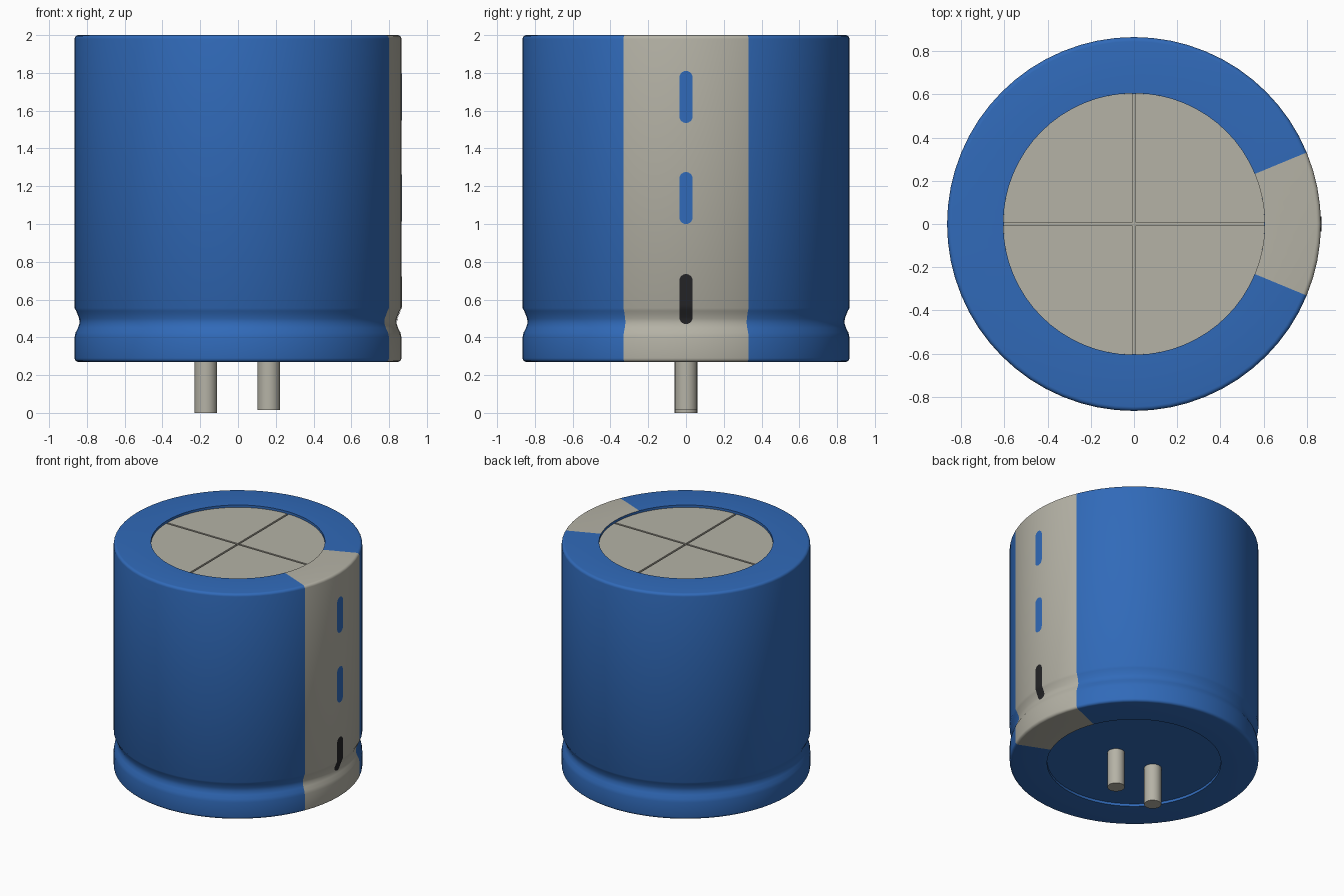
import bpy, bmesh, math
from mathutils import Vector

cube = bpy.data.objects.get("Cube")
if cube:
    bpy.data.objects.remove(cube, do_unlink=True)

R, RIM = 0.865, 0.605
SEGMENTS = 64
STRIPE_ANGLE = math.radians(22.5)


def material(name, rgb):
    mat = bpy.data.materials.new(name)
    mat.use_nodes = True
    mat.diffuse_color = (*rgb, 1)
    mat.node_tree.nodes["Principled BSDF"].inputs["Base Color"].default_value = (*rgb, 1)
    return mat


blue = material("sleeve blue", (0.03, 0.144, 0.485))
grey = material("warm grey", (0.462, 0.448, 0.381))
black = material("mark black", (0.017, 0.017, 0.019))


def make_object(name, bm, mats, smooth=True):
    bmesh.ops.recalc_face_normals(bm, faces=bm.faces[:])
    mesh = bpy.data.meshes.new(name)
    bm.to_mesh(mesh)
    bm.free()
    for mat in mats:
        mesh.materials.append(mat)
    obj = bpy.data.objects.new(name, mesh)
    bpy.context.collection.objects.link(obj)
    if smooth:
        bpy.ops.object.select_all(action='DESELECT')
        obj.select_set(True)
        bpy.context.view_layer.objects.active = obj
        bpy.ops.object.shade_smooth_by_angle(angle=math.radians(35))
    return obj


# Sleeve: lathed can with a crimp groove and a recess at each end
crimp = [(R, 0.40), (0.860, 0.425), (0.847, 0.45), (0.839, 0.475),
         (0.841, 0.50), (0.851, 0.525), (0.857, 0.54), (R, 0.555)]


def corner(z, start):
    """Rounded outer edge, as (radius, height) points."""
    c = 0.02
    angles = [math.radians(start + 22.5 * i) for i in range(5)]
    return [(R - c + c * math.cos(a), z + c * math.sin(a)) for a in angles]


profile = ([(0, 0.29), (RIM, 0.29), (RIM, 0.27)] + corner(0.29, -90) + crimp
           + corner(1.98, 0) + [(RIM, 2.0), (RIM, 1.965), (0, 1.965)])
bm = bmesh.new()
verts = [bm.verts.new((r, 0, z)) for r, z in profile]
edges = [bm.edges.new(pair) for pair in zip(verts, verts[1:])]
bmesh.ops.spin(bm, geom=verts + edges, cent=(0, 0, 0), axis=(0, 0, 1),
               angle=math.tau, steps=SEGMENTS)
bmesh.ops.remove_doubles(bm, verts=bm.verts[:], dist=0.0005)
# Polarity stripe runs down the side and over both rims
for face in bm.faces:
    c = face.calc_center_median()
    on_outside = math.hypot(c.x, c.y) > RIM + 0.01
    face.material_index = int(on_outside and abs(math.atan2(c.y, c.x)) < STRIPE_ANGLE)
make_object("sleeve", bm, [blue, grey])

# Vent cap: four quadrants separated by cross-shaped score lines
bm = bmesh.new()
gap = 0.007
for turn in range(4):
    a0 = math.asin(gap / RIM)
    sweep = math.pi / 2 - 2 * a0
    outline = [(gap, gap)]
    outline += [(RIM * math.cos(a0 + sweep * i / 16), RIM * math.sin(a0 + sweep * i / 16))
                for i in range(17)]
    c, s = math.cos(turn * math.pi / 2), math.sin(turn * math.pi / 2)
    face = bm.faces.new([bm.verts.new((c * x - s * y, s * x + c * y, 1.968)) for x, y in outline])
    raised = bmesh.ops.extrude_face_region(bm, geom=[face])["geom"]
    bmesh.ops.translate(bm, vec=(0, 0, 0.014),
                        verts=[v for v in raised if isinstance(v, bmesh.types.BMVert)])
make_object("vent_cap", bm, [grey], smooth=False)

# Floor of the score lines
bm = bmesh.new()
bmesh.ops.create_circle(bm, cap_ends=True, segments=SEGMENTS, radius=RIM - 0.003)
bmesh.ops.translate(bm, vec=(0, 0, 1.967), verts=bm.verts[:])
make_object("vent_floor", bm, [grey], smooth=False)


def side_radius(z):
    """Radius of the sleeve at a height, following the crimp."""
    for (r0, z0), (r1, z1) in zip(crimp, crimp[1:]):
        if z0 <= z <= z1:
            return r0 + (r1 - r0) * (z - z0) / (z1 - z0)
    return R


# Minus marks: thin rounded plates that follow the sleeve
def minus_mark(name, low, high, mat):
    half = 0.035
    rows = [(half * math.sin(a), low + half - half * math.cos(a))
            for a in [math.pi / 2 * i / 6 for i in range(7)]]
    rows += [(half, low + half + (high - low - 2 * half) * i / 14) for i in range(1, 14)]
    rows += [(w, low + high - z) for w, z in reversed(rows[:7])]
    bm = bmesh.new()
    strips = []
    for w, z in rows:
        w = max(w, 0.002)
        strips.append([bm.verts.new((side_radius(z) + 0.003 - abs(k) * w * 0.04, k * w, z))
                       for k in (-1, 0, 1)])
    for a, b in zip(strips, strips[1:]):
        for k in (0, 1):
            bm.faces.new((a[k], a[k + 1], b[k + 1], b[k]))
    if sum(f.normal.x for f in bm.faces) < 0:
        bmesh.ops.reverse_faces(bm, faces=bm.faces[:])
    make_object(name, bm, [mat])


minus_mark("upper_mark", 1.535, 1.81, blue)
minus_mark("middle_mark", 1.0, 1.275, blue)
minus_mark("lower_mark", 0.47, 0.735, black)

# Lead pins, one slightly longer
for name, x, bottom in (("long_pin", -0.17, 0.0), ("short_pin", 0.163, 0.015)):
    bm = bmesh.new()
    height = 0.295 - bottom
    bmesh.ops.create_cone(bm, cap_ends=True, segments=24, radius1=0.06, radius2=0.06, depth=height)
    bmesh.ops.translate(bm, vec=Vector((x, 0, bottom + height / 2)), verts=bm.verts[:])
    make_object(name, bm, [grey])
